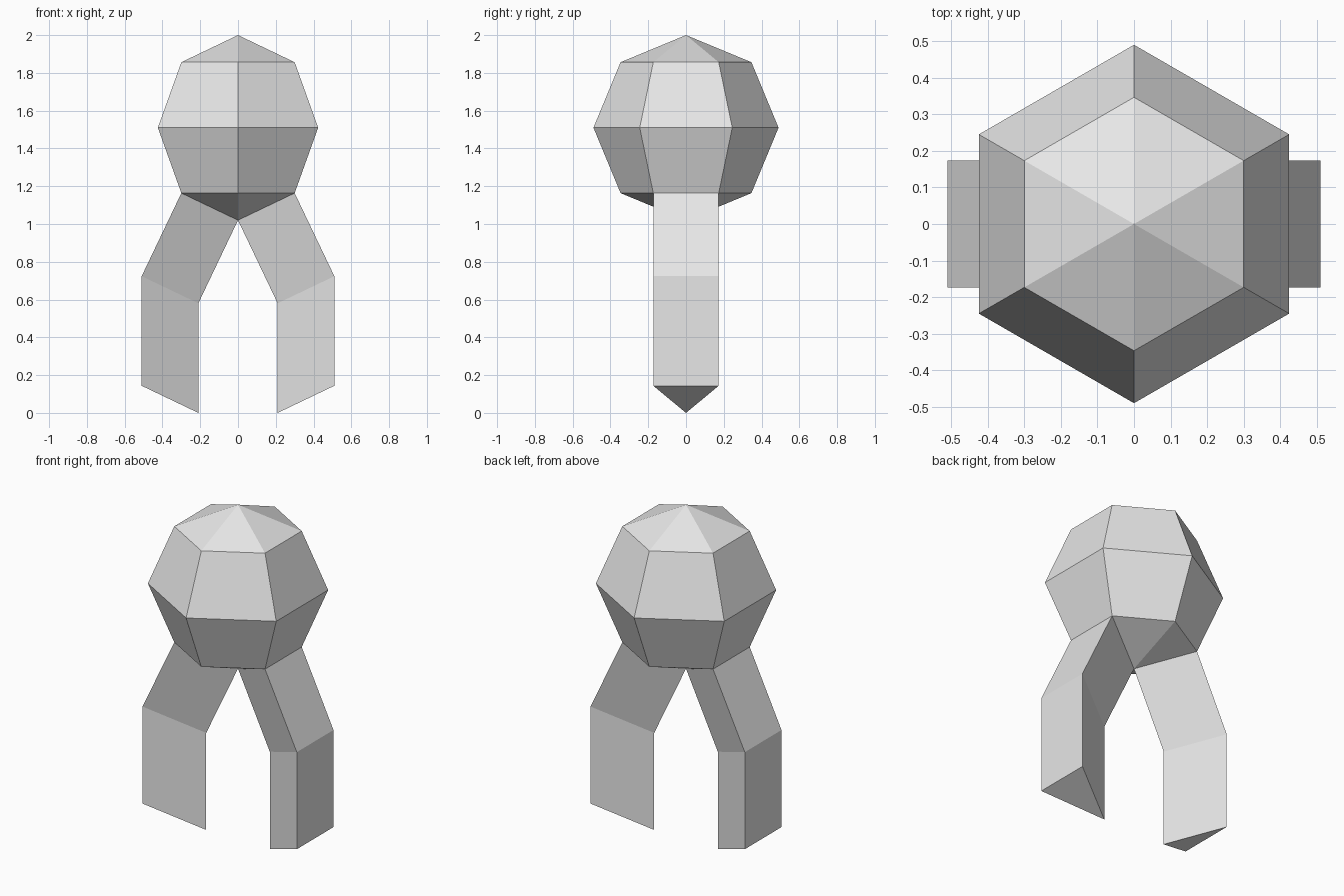
import bpy
import bmesh
import math
from mathutils import Matrix, Vector

cube = bpy.data.objects.get("Cube")
if cube:
    bpy.data.objects.remove(cube, do_unlink=True)

RADIUS = 0.49
CENTRE_Z = 2 - RADIUS
KNEE_DROP = 0.44
KNEE_SPREAD = 0.21

# Single grey material
grey = bpy.data.materials.new("plain_grey")
grey.use_nodes = True
colour = (0.8, 0.8, 0.8, 1)
grey.diffuse_color = colour
grey.node_tree.nodes["Principled BSDF"].inputs["Base Color"].default_value = colour

# Six-sided ball with a corner pointing to the front
bm = bmesh.new()
bmesh.ops.create_uvsphere(bm, u_segments=6, v_segments=4, radius=RADIUS)
corner = next(v.co for v in bm.verts if abs(v.co.z) < 0.01)
turn = math.pi / 2 - math.atan2(corner.y, corner.x)
bmesh.ops.rotate(bm, verts=bm.verts, matrix=Matrix.Rotation(turn, 3, "Z"))
bmesh.ops.translate(bm, verts=bm.verts, vec=(0, 0, CENTRE_Z))

# Legs: extrude the left and right underside triangles to the knee, then down
soles = []
for face in bm.faces:
    c = face.calc_center_median()
    if len(face.verts) == 3 and c.z < CENTRE_Z and abs(c.y) < 0.01:
        soles.append(face)

shin = CENTRE_Z - RADIUS - KNEE_DROP
for sole in soles:
    side = math.copysign(1, sole.calc_center_median().x)
    for step in (Vector((side * KNEE_SPREAD, 0, -KNEE_DROP)), Vector((0, 0, -shin))):
        sole = bmesh.ops.extrude_discrete_faces(bm, faces=[sole])["faces"][0]
        bmesh.ops.translate(bm, verts=sole.verts, vec=step)

bmesh.ops.recalc_face_normals(bm, faces=bm.faces)
mesh = bpy.data.meshes.new("ball_body_with_legs")
bm.to_mesh(mesh)
bm.free()
mesh.materials.append(grey)
body = bpy.data.objects.new("ball_body_with_legs", mesh)
bpy.context.collection.objects.link(body)
